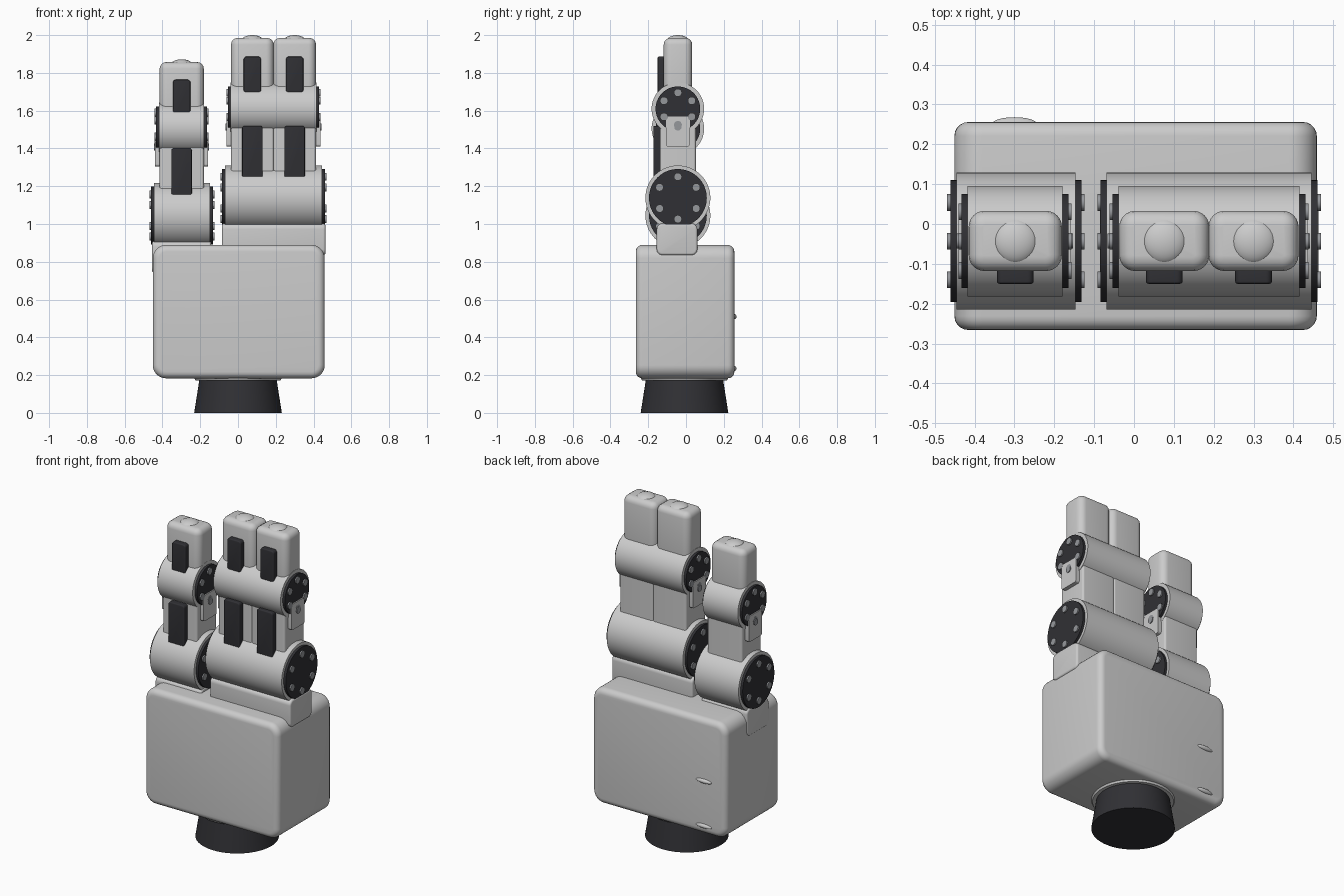
import bpy, bmesh, math
from mathutils import Matrix, Vector

if "Cube" in bpy.data.objects:
    bpy.data.objects.remove(bpy.data.objects["Cube"])

dark = bpy.data.materials.new("dark_rubber")
dark.diffuse_color = (0.03, 0.03, 0.035, 1)
dark.use_nodes = True
dark.node_tree.nodes["Principled BSDF"].inputs["Base Color"].default_value = dark.diffuse_color
steel = bpy.data.materials.new("bolt_steel")
steel.diffuse_color = (0.3, 0.31, 0.33, 1)
steel.use_nodes = True
steel.node_tree.nodes["Principled BSDF"].inputs["Base Color"].default_value = steel.diffuse_color
YC = -0.043  # depth of the finger hinge axes


def finish(name, bm, mat=None):
    bmesh.ops.recalc_face_normals(bm, faces=bm.faces)
    mesh = bpy.data.meshes.new(name)
    bm.to_mesh(mesh)
    bm.free()
    ob = bpy.data.objects.new(name, mesh)
    bpy.context.collection.objects.link(ob)
    if mat:
        mesh.materials.append(mat)
    bpy.ops.object.select_all(action='DESELECT')
    bpy.context.view_layer.objects.active = ob
    ob.select_set(True)
    bpy.ops.object.shade_smooth_by_angle(angle=math.radians(35))
    return ob


def box(name, x, y, z, round_axis=None, big=0.0, small=0.0, mat=None):
    """Box from ranges; edges along round_axis get a big radius, the rest a small one."""
    bm = bmesh.new()
    bmesh.ops.create_cube(bm, size=1)
    for v in bm.verts:
        v.co = Vector([r[0] + (c + 0.5) * (r[1] - r[0]) for c, r in zip(v.co, (x, y, z))])
    if round_axis is not None:
        edges = [e for e in bm.edges
                 if abs((e.verts[0].co - e.verts[1].co).normalized()[round_axis]) > 0.9]
        bmesh.ops.bevel(bm, geom=edges, offset=big, segments=6, profile=0.5, affect='EDGES')
    if small:
        edges = [e for e in bm.edges if e.calc_face_angle(0) > 1.2]
        bmesh.ops.bevel(bm, geom=edges, offset=small, segments=4, profile=0.5, affect='EDGES')
    return finish(name, bm, mat)


def rod(name, x0, x1, y, z, r, mat=None, sides=64):
    """Cylinder along x."""
    bm = bmesh.new()
    m = Matrix.Translation(((x0 + x1) / 2, y, z)) @ Matrix.Rotation(math.pi / 2, 4, 'Y')
    bmesh.ops.create_cone(bm, cap_ends=True, segments=sides, radius1=r, radius2=r,
                          depth=x1 - x0, matrix=m)
    return finish(name, bm, mat)


def ellipsoid(name, loc, size):
    bm = bmesh.new()
    m = Matrix.Translation(loc) @ Matrix.Diagonal((*size, 1))
    bmesh.ops.create_uvsphere(bm, u_segments=32, v_segments=16, radius=1, matrix=m)
    return finish(name, bm)


def cone(name, z0, z1, r0, r1, mat=None):
    bm = bmesh.new()
    bmesh.ops.create_cone(bm, cap_ends=True, segments=64, radius1=r0, radius2=r1,
                          depth=z1 - z0, matrix=Matrix.Translation((0, -0.008, (z0 + z1) / 2)))
    return finish(name, bm, mat)


def knuckle(name, x0, x1, z, r, disc_r, bolt_ring):
    """Hinge barrel with a bolted dark cap on each end."""
    rod(name + "_barrel", x0, x1, YC, z, r)
    for side, x, s in (("left", x0, -1), ("right", x1, 1)):
        a, b = sorted((x - s * 0.01, x + s * 0.015))
        rod(f"{name}_{side}_cap", a, b, YC, z, disc_r, dark)
        for i in range(6):
            t = math.radians(90 + 60 * i)
            a, b = sorted((x, x + s * 0.023))
            rod(f"{name}_{side}_bolt", a, b, YC + bolt_ring * math.cos(t),
                z + bolt_ring * math.sin(t), 0.021, steel, 20)


def finger_group(name, fingers, base, low, high, z_low, z_high, z_top, pads):
    """One hinge unit carrying one or more finger bars."""
    box(name + "_base", base, (-0.155, 0.06), (z_low - 0.303, z_low - 0.135), 0, 0.03, 0.012)
    knuckle(name + "_lower_knuckle", *low, z_low, 0.172, 0.153, 0.112)
    knuckle(name + "_upper_knuckle", *high, z_high, 0.139, 0.118, 0.085)
    # hinge lugs overlapping the upper caps
    for side, x, s in (("left", high[0], -1), ("right", high[1], 1)):
        a, b = sorted((x - s * 0.05, x + s * 0.022))
        box(f"{name}_{side}_lug", (a, b), (YC - 0.063, YC + 0.063),
            (z_high - 0.2, z_high - 0.042), 0, 0.012)
        a, b = sorted((x, x + s * 0.027))
        rod(f"{name}_{side}_lug_bolt", a, b, YC, z_high - 0.097, 0.019, steel, 20)
    for c, w in fingers:
        box(name + "_middle_segment", (c - w, c + w), (-0.138, 0.052),
            (z_low, z_high - 0.02), 2, 0.012)
        box(name + "_tip_segment", (c - w, c + w), (-0.118, 0.033),
            (z_high - 0.03, z_top - 0.015), 2, 0.04, 0.035)
        ellipsoid(name + "_tip_dome", (c, YC, z_top - 0.03), (0.058, 0.058, 0.03))
        # dark grip pads
        box(name + "_lower_pad", (c - 0.054, c + 0.054), (-0.173, -0.12), pads[0], 1, 0.015, 0.006, dark)
        box(name + "_upper_pad", (c - 0.046, c + 0.046), (-0.15, -0.10), pads[1], 1, 0.015, 0.006, dark)


# wrist and palm
cone("wrist", 0, 0.185, 0.232, 0.203, dark)
cone("wrist_collar", 0.172, 0.2, 0.225, 0.24)
bm = bmesh.new()
bmesh.ops.create_cube(bm, size=1)
bmesh.ops.transform(bm, matrix=Matrix.Translation((0.004, -0.005, 0.536))
                    @ Matrix.Diagonal((0.91, 0.522, 0.706, 1)), verts=bm.verts)
corner = [e for e in bm.edges if abs(e.verts[0].co.y - e.verts[1].co.y) > 0.1]
bmesh.ops.bevel(bm, geom=corner, offset=0.07, segments=8, profile=0.5, affect='EDGES')
rim = [e for e in bm.edges if abs(e.verts[0].co.y - e.verts[1].co.y) < 0.01]
bmesh.ops.bevel(bm, geom=rim, offset=0.035, segments=5, profile=0.5, affect='EDGES')
finish("palm", bm)
for z in (0.51, 0.235):
    ellipsoid("back_rivet", (-0.3, 0.252, z), (0.055, 0.016, 0.014))

# single finger and joined pair
finger_group("single_finger", [(-0.298, 0.117)], (-0.455, -0.142), (-0.446, -0.147),
             (-0.418, -0.18), 1.045, 1.505, 1.872, ((1.12, 1.403), (1.578, 1.764)))
finger_group("paired_finger", [(0.076, 0.113), (0.3, 0.113)], (-0.085, 0.463),
             (-0.069, 0.446), (-0.039, 0.415), 1.138, 1.61, 2.0, ((1.22, 1.52), (1.695, 1.886)))
